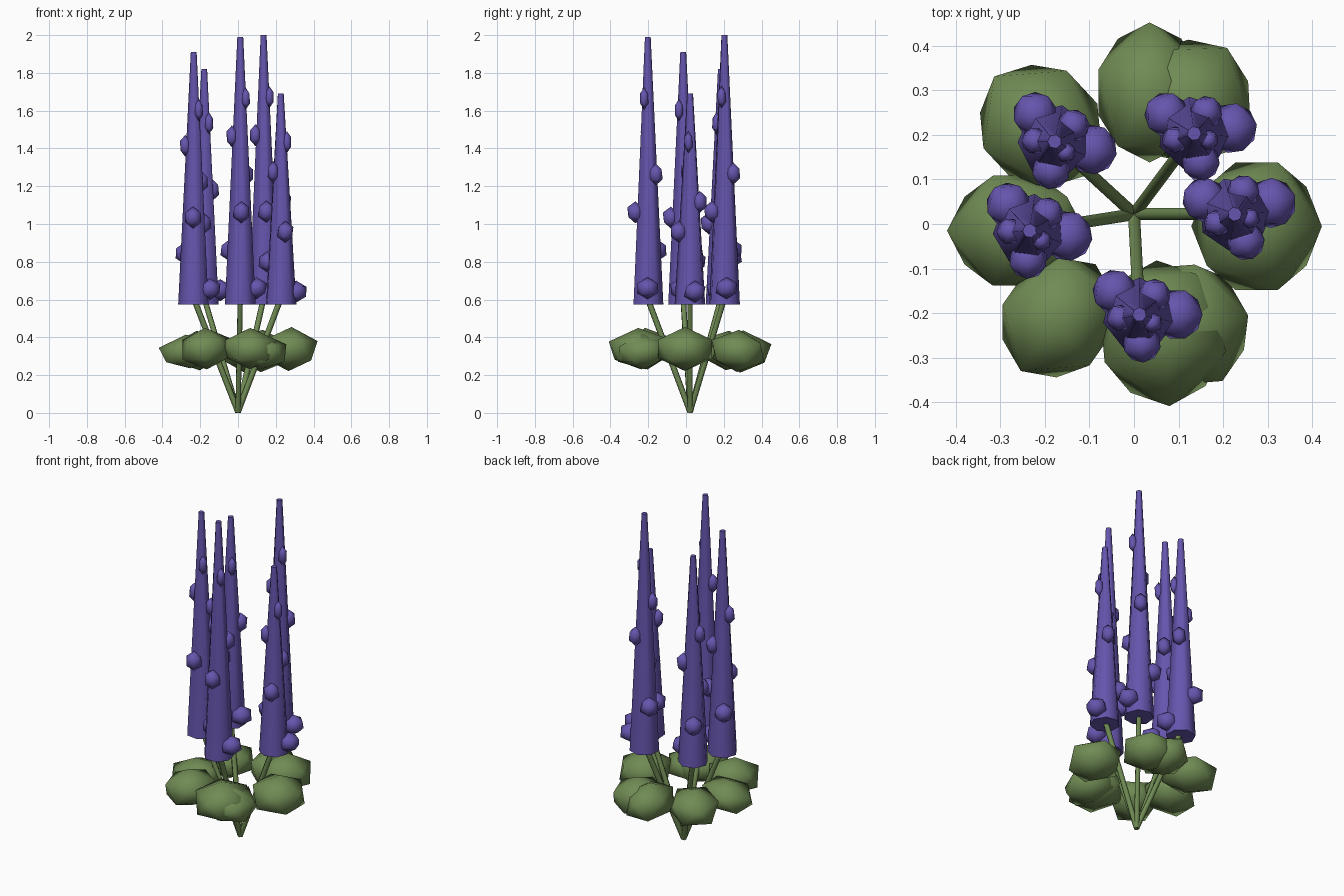
import bpy, math
from mathutils import Vector, Matrix

if "Cube" in bpy.data.objects:
    bpy.data.objects.remove(bpy.data.objects["Cube"])


def material(name, rgb):
    m = bpy.data.materials.new(name)
    m.diffuse_color = (*rgb, 1)
    m.use_nodes = True
    m.node_tree.nodes["Principled BSDF"].inputs["Base Color"].default_value = m.diffuse_color
    return m


PURPLE = material("petal purple", (0.133, 0.09, 0.42))
GREEN = material("leaf green", (0.162, 0.258, 0.088))


def finish(name, mat, angle):
    ob = bpy.context.object
    ob.name = name
    ob.data.materials.append(mat)
    bpy.ops.object.transform_apply(location=False, rotation=False, scale=True)
    bpy.ops.object.shade_smooth_by_angle(angle=math.radians(angle))
    return ob


def blob(name, mat, loc, size, rot=(0, 0, 0)):
    bpy.ops.mesh.primitive_ico_sphere_add(subdivisions=1, radius=1, location=loc, rotation=rot)
    bpy.context.object.scale = size
    return finish(name, mat, 70)


BASE_Z = 0.575
ROOT = Vector((0, 0.022, 0.005))
# x, y, top height, bud phase in degrees
SPIRES = [(0.012, -0.203, 1.99, 0), (0.226, 0.022, 1.69, 17), (0.135, 0.203, 2.0, 8),
          (-0.178, 0.185, 1.82, -12), (-0.234, -0.015, 1.91, -8)]

for n, (x, y, top, phase) in enumerate(SPIRES, 1):
    height = top - BASE_Z
    # tapered flower spire
    bpy.ops.mesh.primitive_cone_add(vertices=7, radius1=0.083, radius2=0.016, depth=height,
                                    location=(x, y, BASE_Z + height / 2),
                                    rotation=(0, 0, math.radians(phase)))
    finish(f"flower_spire_{n}", PURPLE, 60)

    # buds winding up the spire by the golden angle, shrinking with height
    for i in range(6):
        t = 0.06 + 0.142 * i
        taper = 1 - 0.8 * t
        a = math.radians(phase + 137.5 * i)
        d = 0.09 * taper
        blob(f"bud_{n}_{i + 1}", PURPLE,
             (x + d * math.cos(a), y + d * math.sin(a), BASE_Z + height * t),
             (0.066 * taper, 0.066 * taper, 0.058), (0, 0, a))

    # slanted stem from the root to the spire
    end = Vector((x, y, BASE_Z + 0.03))
    way = end - ROOT
    bpy.ops.mesh.primitive_cylinder_add(vertices=6, radius=0.0155, depth=way.length,
                                        location=(ROOT + end) / 2,
                                        rotation=way.to_track_quat('Z', 'Y').to_euler())
    finish(f"stem_{n}", GREEN, 70)

# ring of chunky leaves: centre, size, yaw and tilt in degrees
LEAVES = [
    ((0.275, -0.005, 0.338), (0.160, 0.168, 0.117), 0, 4),
    ((0.125, 0.275, 0.328), (0.160, 0.155, 0.112), 55, 4),
    ((0.035, 0.295, 0.325), (0.172, 0.135, 0.112), 90, 4),
    ((-0.210, 0.220, 0.330), (0.165, 0.150, 0.105), 133, 6),
    ((-0.265, -0.015, 0.325), (0.168, 0.145, 0.090), 180, 8),
    ((-0.170, -0.210, 0.340), (0.160, 0.140, 0.110), 235, 4),
    ((0.065, -0.245, 0.340), (0.180, 0.160, 0.110), 275, 4),
    ((0.125, -0.225, 0.325), (0.160, 0.145, 0.095), 300, 6),
]
for n, (loc, size, yaw, tilt) in enumerate(LEAVES, 1):
    blob(f"leaf_{n}", GREEN, loc, size, (0, math.radians(tilt), math.radians(yaw)))
